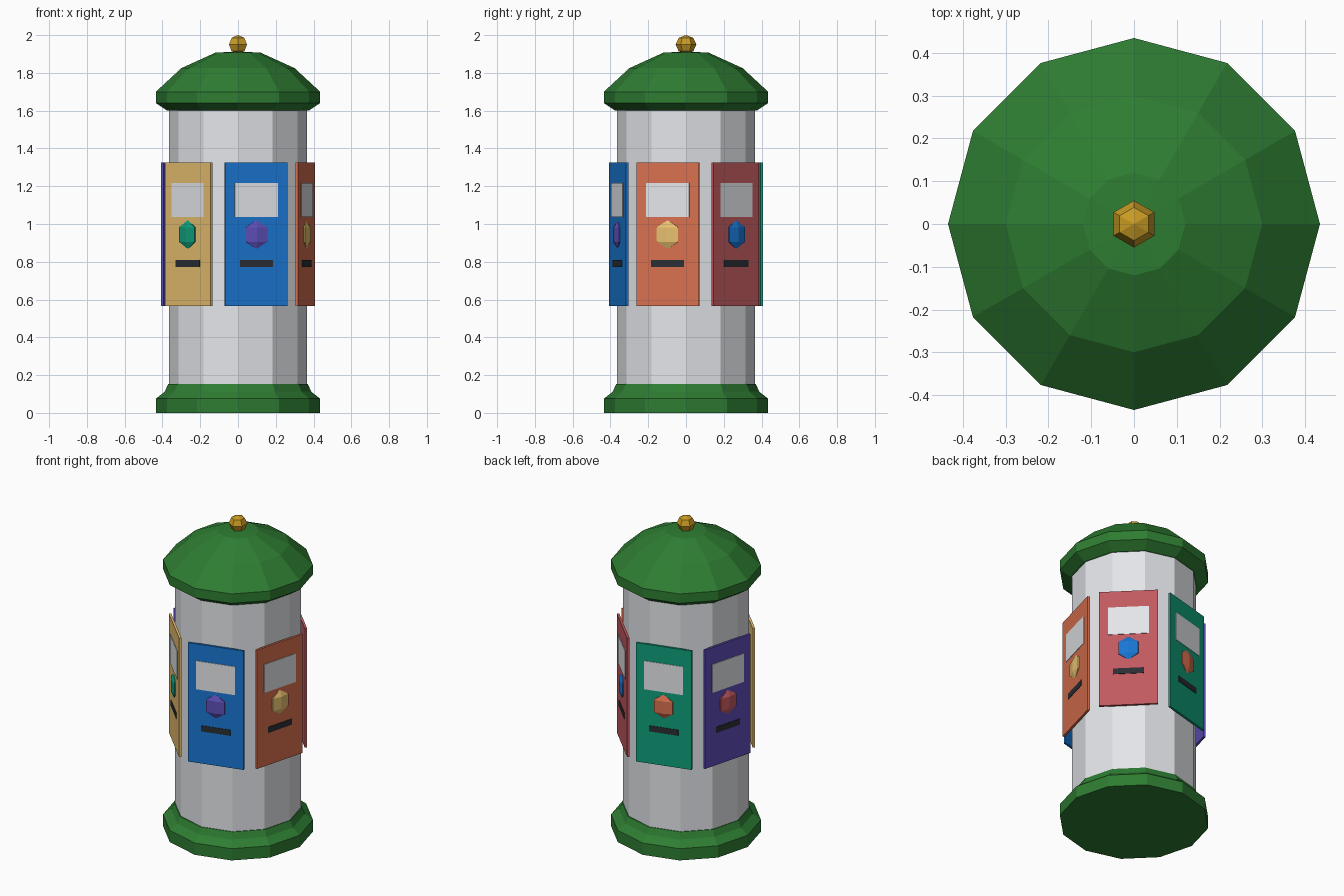
import bpy, bmesh, math
from mathutils import Matrix, Vector

if "Cube" in bpy.data.objects:
    bpy.data.objects.remove(bpy.data.objects["Cube"])


def material(name, hexcode):
    # sRGB hex to linear diffuse colour
    def lin(c):
        return c / 12.92 if c < 0.04045 else ((c + 0.055) / 1.055) ** 2.4
    m = bpy.data.materials.new(name)
    m.diffuse_color = [lin(int(hexcode[i:i + 2], 16) / 255) for i in (0, 2, 4)] + [1]
    m.use_nodes = True
    m.node_tree.nodes["Principled BSDF"].inputs["Base Color"].default_value = m.diffuse_color
    return m


MATS = {n: material(n, h) for n, h in {
    "green": "2E7D32", "pale": "E4E6EA", "gold": "C89B23", "black": "2A2E33",
    "blue": "1976D2", "orange": "D9704F", "red": "C25A5F", "teal": "0F9D7A",
    "purple": "5E4FB8", "sand": "E8C070"}.items()}


def finish(name, bm, mat):
    bmesh.ops.recalc_face_normals(bm, faces=bm.faces)
    me = bpy.data.meshes.new(name)
    bm.to_mesh(me)
    bm.free()
    me.materials.append(MATS[mat])
    ob = bpy.data.objects.new(name, me)
    bpy.context.collection.objects.link(ob)
    return ob


def lathe(name, profile, mat, sides=12, start=0.0):
    # revolve (radius, z) points into a closed faceted solid
    bm = bmesh.new()
    rings = []
    for r, z in profile:
        rings.append([bm.verts.new((r * math.cos(start + math.tau * i / sides),
                                    r * math.sin(start + math.tau * i / sides), z))
                      for i in range(sides)])
    for a, b in zip(rings, rings[1:]):
        for i in range(sides):
            j = (i + 1) % sides
            bm.faces.new((a[i], a[j], b[j], b[i]))
    bm.faces.new(rings[0][::-1])
    bm.faces.new(rings[-1])
    return finish(name, bm, mat)


def place(angle, radius, z):
    # local x points outward from the column
    return Matrix.Rotation(math.radians(angle), 4, 'Z') @ Matrix.Translation((radius, 0, z))


def plate(name, angle, r_in, r_out, width, z0, z1, mat):
    bm = bmesh.new()
    m = place(angle, (r_in + r_out) / 2, (z0 + z1) / 2)
    bmesh.ops.create_cube(bm, size=1, matrix=m @ Matrix.Diagonal((r_out - r_in, width, z1 - z0, 1)))
    return finish(name, bm, mat)


def gem(name, angle, radius, z, mat):
    bm = bmesh.new()
    m = place(angle, radius, z) @ Matrix.Diagonal((0.02, 0.077, 0.077, 1))
    bmesh.ops.create_uvsphere(bm, u_segments=6, v_segments=3, radius=1,
                              matrix=m @ Matrix.Rotation(math.radians(30), 4, 'Z'))
    return finish(name, bm, mat)


# Column, plinth and domed roof
lathe("column", [(0.365, 0.05), (0.365, 1.66)], "pale")
lathe("plinth", [(0.435, 0), (0.435, 0.075), (0.388, 0.112), (0.37, 0.152), (0.36, 0.152)], "green")
lathe("roof", [(0.375, 1.6), (0.435, 1.64), (0.435, 1.70), (0.30, 1.825), (0.12, 1.907), (0.002, 1.913)], "green")

# Finial knob, six-sided ball
knob = [(max(0.001, 0.055 * math.sin(math.pi * k / 4)), 1.95 - 0.05 * math.cos(math.pi * k / 4))
        for k in range(5)]
lathe("finial", knob, "gold", sides=6, start=math.radians(30))

# Six posters around the column, each with picture, gem and caption bar
posters = [("blue", "purple"), ("orange", "sand"), ("red", "blue"),
           ("teal", "orange"), ("purple", "red"), ("sand", "teal")]
for i, (board, stone) in enumerate(posters):
    a = -75 + 60 * i
    plate(f"poster_{i + 1}", a, 0.362, 0.376, 0.342, 0.567, 1.325, board)
    plate(f"poster_picture_{i + 1}", a, 0.370, 0.379, 0.238, 1.037, 1.218, "pale")
    plate(f"poster_bar_{i + 1}", a, 0.370, 0.379, 0.18, 0.773, 0.81, "black")
    gem(f"poster_gem_{i + 1}", a, 0.375, 0.944, stone)
